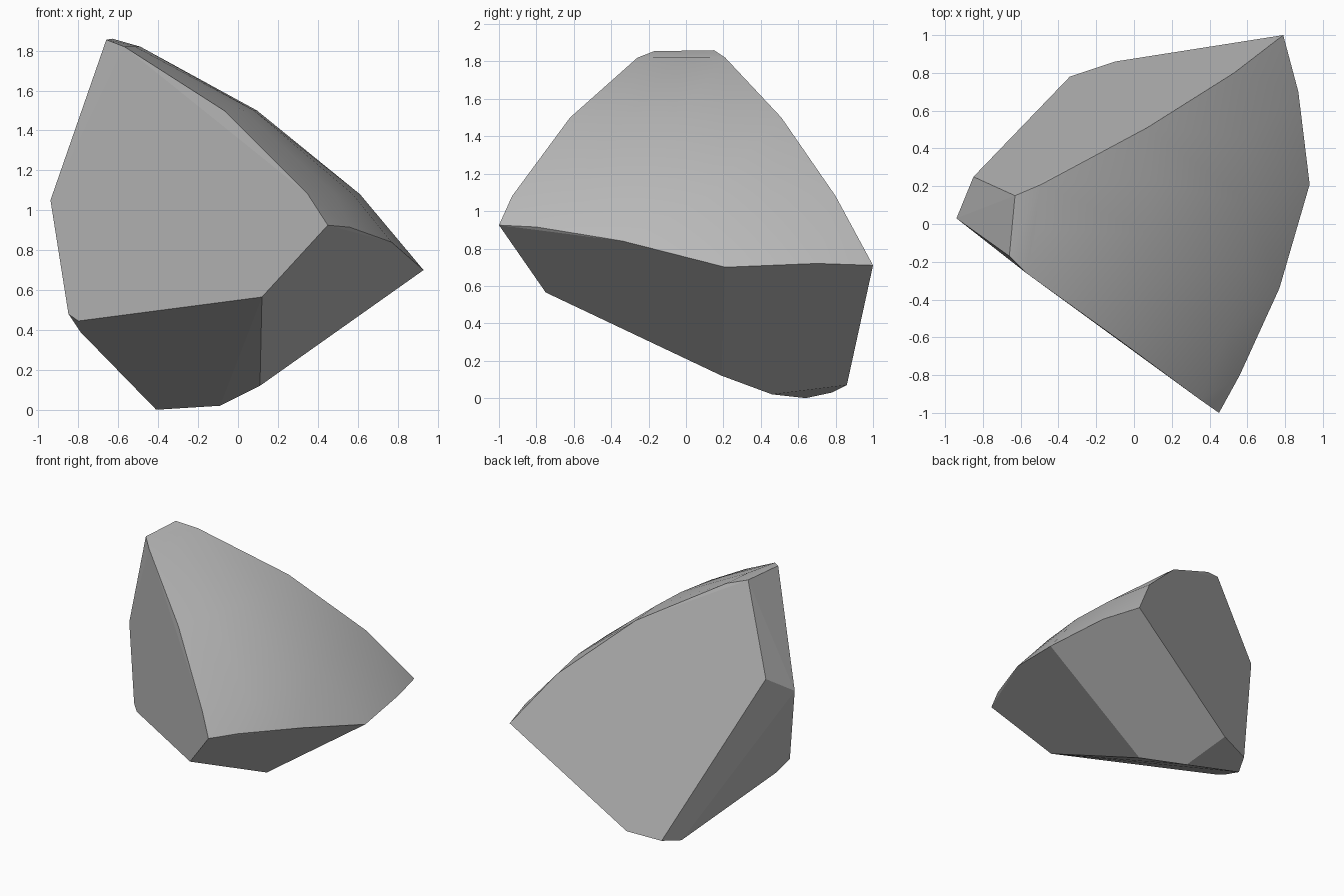
import bpy, bmesh, math
from mathutils import Vector

cube = bpy.data.objects.get("Cube")
if cube:
    bpy.data.objects.remove(cube, do_unlink=True)


def make_material(name, color):
    mat = bpy.data.materials.new(name)
    mat.use_nodes = True
    mat.diffuse_color = color
    mat.node_tree.nodes["Principled BSDF"].inputs["Base Color"].default_value = color
    return mat


def bulged_row(start, end, bulge, steps):
    """Points from start to end, bowed outward along +x like a shallow arc."""
    start, end = Vector(start), Vector(end)
    row = []
    for i in range(steps + 1):
        t = i / steps
        point = start.lerp(end, t)
        point.x += bulge * 4 * t * (1 - t)
        row.append(point)
    return row


# Corners of the flat broken faces
crown = [(-.66, -.17, 1.855), (-.63, .15, 1.86)]
left_edge = [(-.94, .03, 1.05), (-.85, .25, 1.2)]
lower_chips = [(-.85, -.04, .48), (-.8, -.08, .445), (-.79, .03, .39)]
underside = [(.12, -.75, .565), (.11, .19, .12), (-.09, .46, .02),
             (-.41, .64, 0), (-.34, .78, .03), (-.1, .86, .07)]

# Rounded upper side, from its lower rim to the crown
rim = [(.45, -1, .925), (.56, -.8, .915), (.77, -.34, .84),
       (.93, .21, .7), (.87, .7, .72), (.79, 1, .71)]
rounded_side = (bulged_row((.35, -.93, 1.08), (.53, .8, 1.08), .16, 5)
                + bulged_row((-.07, -.62, 1.5), (.07, .51, 1.5), .08, 4)
                + bulged_row((-.57, -.26, 1.82), (-.49, .21, 1.82), .015, 2))

# Wrap all corners in one convex stone
bm = bmesh.new()
for point in crown + left_edge + lower_chips + underside + rim + rounded_side:
    bm.verts.new(point)
bmesh.ops.convex_hull(bm, input=bm.verts[:])
loose = [v for v in bm.verts if not v.link_faces]
bmesh.ops.delete(bm, geom=loose, context='VERTS')
bmesh.ops.dissolve_limit(bm, angle_limit=math.radians(2.5),
                         verts=bm.verts[:], edges=bm.edges[:])
bmesh.ops.recalc_face_normals(bm, faces=bm.faces[:])
bm.normal_update()

mesh = bpy.data.meshes.new("rock")
bm.to_mesh(mesh)
bm.free()
rock = bpy.data.objects.new("rock", mesh)
bpy.context.collection.objects.link(rock)
mesh.materials.append(make_material("stone grey", (.5, .5, .5, 1)))

# Smooth the rounded side, keep the broken faces flat
bpy.context.view_layer.objects.active = rock
rock.select_set(True)
bpy.ops.object.shade_smooth_by_angle(angle=math.radians(24))
for face in mesh.polygons:
    face.use_smooth = face.normal.x > .15 and face.normal.z > .2
